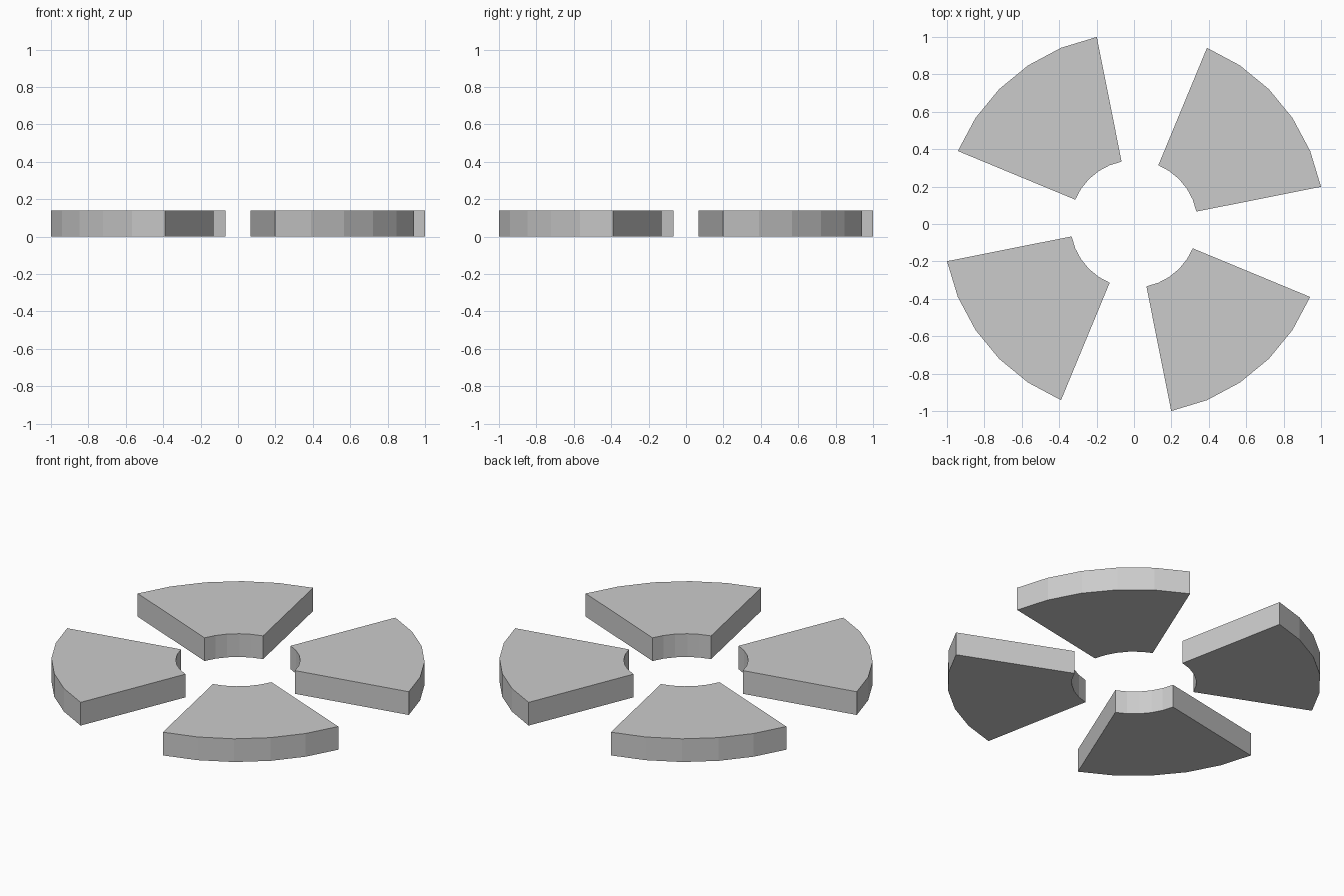
import bpy, bmesh
from math import sin, cos, radians

if "Cube" in bpy.data.objects:
    bpy.data.objects.remove(bpy.data.objects["Cube"])

STEP = 11.25                      # facet angle, 32 per full circle
SEGMENTS = 5
R_OUT = 1 / cos(radians(STEP))
R_IN = 0.34
HEIGHT = 0.14


def polar(r, deg):
    return (r * cos(radians(deg)), r * sin(radians(deg)), 0)


def ring_segment(name, start):
    """Extruded annular sector with faceted inner and outer arcs."""
    angles = [start + STEP * i for i in range(SEGMENTS + 1)]
    outline = [polar(R_OUT, a) for a in angles]
    outline += [polar(R_IN, a) for a in reversed(angles)]
    bm = bmesh.new()
    base = bm.faces.new([bm.verts.new(p) for p in outline])
    top = bmesh.ops.extrude_face_region(bm, geom=[base], use_keep_orig=True)
    verts = [g for g in top["geom"] if isinstance(g, bmesh.types.BMVert)]
    bmesh.ops.translate(bm, verts=verts, vec=(0, 0, HEIGHT))
    bmesh.ops.recalc_face_normals(bm, faces=bm.faces)
    mesh = bpy.data.meshes.new(name)
    bm.to_mesh(mesh)
    bm.free()
    obj = bpy.data.objects.new(name, mesh)
    bpy.context.collection.objects.link(obj)
    return obj


# four equal wedges around the centre
for i in range(4):
    ring_segment(f"ring_segment_{i + 1}", STEP + 90 * i)
